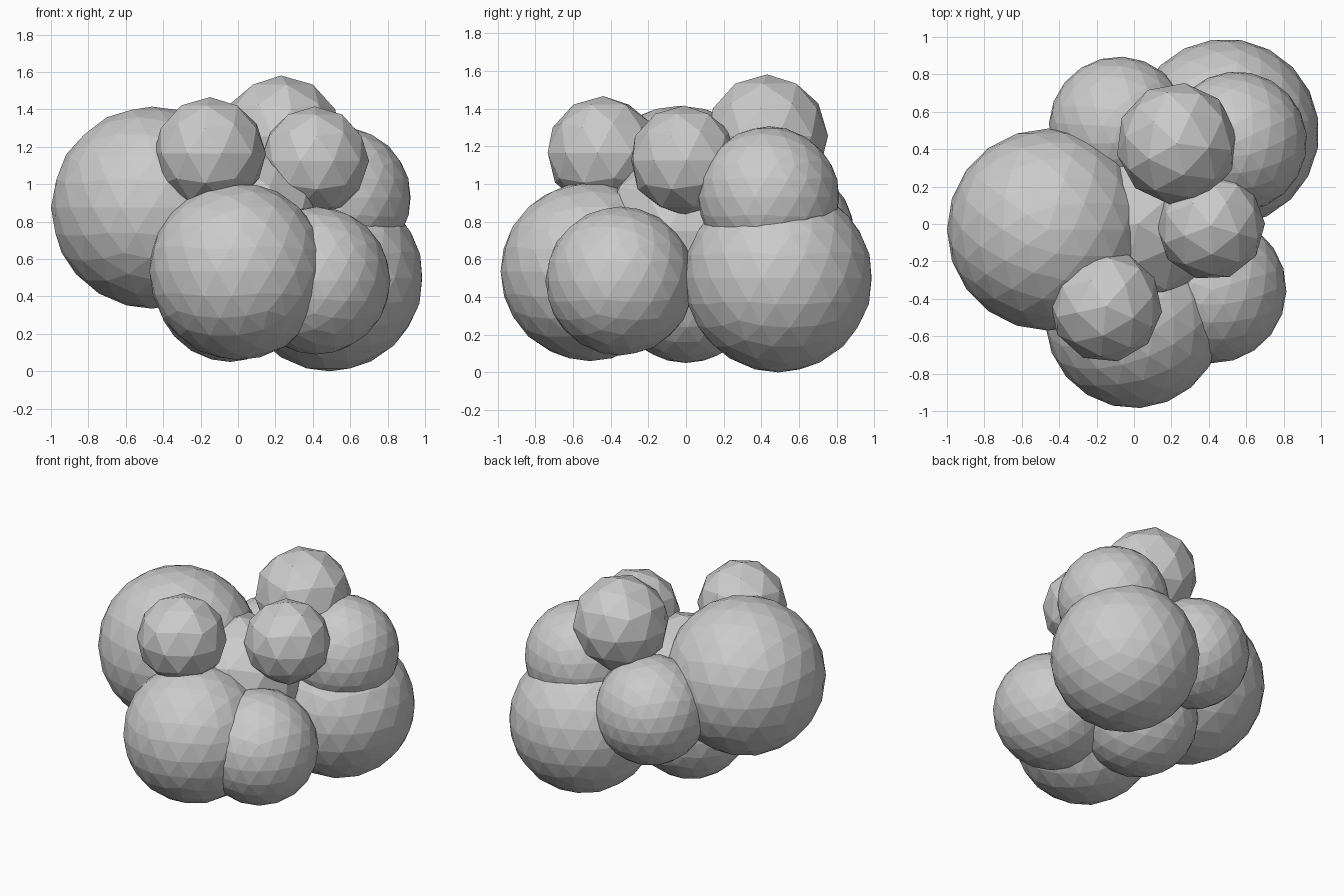
import bpy
from mathutils import Matrix

if "Cube" in bpy.data.objects:
    bpy.data.objects.remove(bpy.data.objects["Cube"])

# name: centre, radius, icosphere subdivisions
LOBES = {
    "left_large_lobe":        ((-0.46, -0.03, 0.875), 0.54, 3),
    "front_large_lobe":       ((0.00, -0.51, 0.535), 0.475, 3),
    "back_right_large_lobe":  ((0.49, 0.49, 0.50), 0.50, 3),
    "front_upper_lobe":       ((-0.15, -0.44, 1.165), 0.295, 2),
    "front_right_lobe":       ((0.42, -0.35, 0.485), 0.395, 3),
    "right_upper_lobe":       ((0.41, -0.01, 1.125), 0.285, 2),
    "back_right_upper_lobe":  ((0.55, 0.44, 0.93), 0.375, 3),
    "top_lobe":               ((0.23, 0.43, 1.255), 0.32, 2),
    "back_left_lobe":         ((-0.08, 0.52, 0.73), 0.375, 3),
    "bottom_lobe":            ((-0.04, 0.00, 0.45), 0.40, 3),
    "core":                   ((0.02, 0.00, 0.75), 0.44, 2),
}

# faceted, overlapping round lobes around a hidden core
for i, (name, (centre, radius, sub)) in enumerate(LOBES.items()):
    grow = 1.02 if sub == 2 else 1.0    # coarse balls lose a little size
    bpy.ops.mesh.primitive_ico_sphere_add(subdivisions=sub, radius=radius * grow,
                                          location=centre)
    lobe = bpy.context.object
    lobe.name = name
    # turn each ball so the facets do not line up
    lobe.data.transform(Matrix.Rotation(i * 0.7, 4, "Z"))
    bpy.ops.object.shade_flat()
